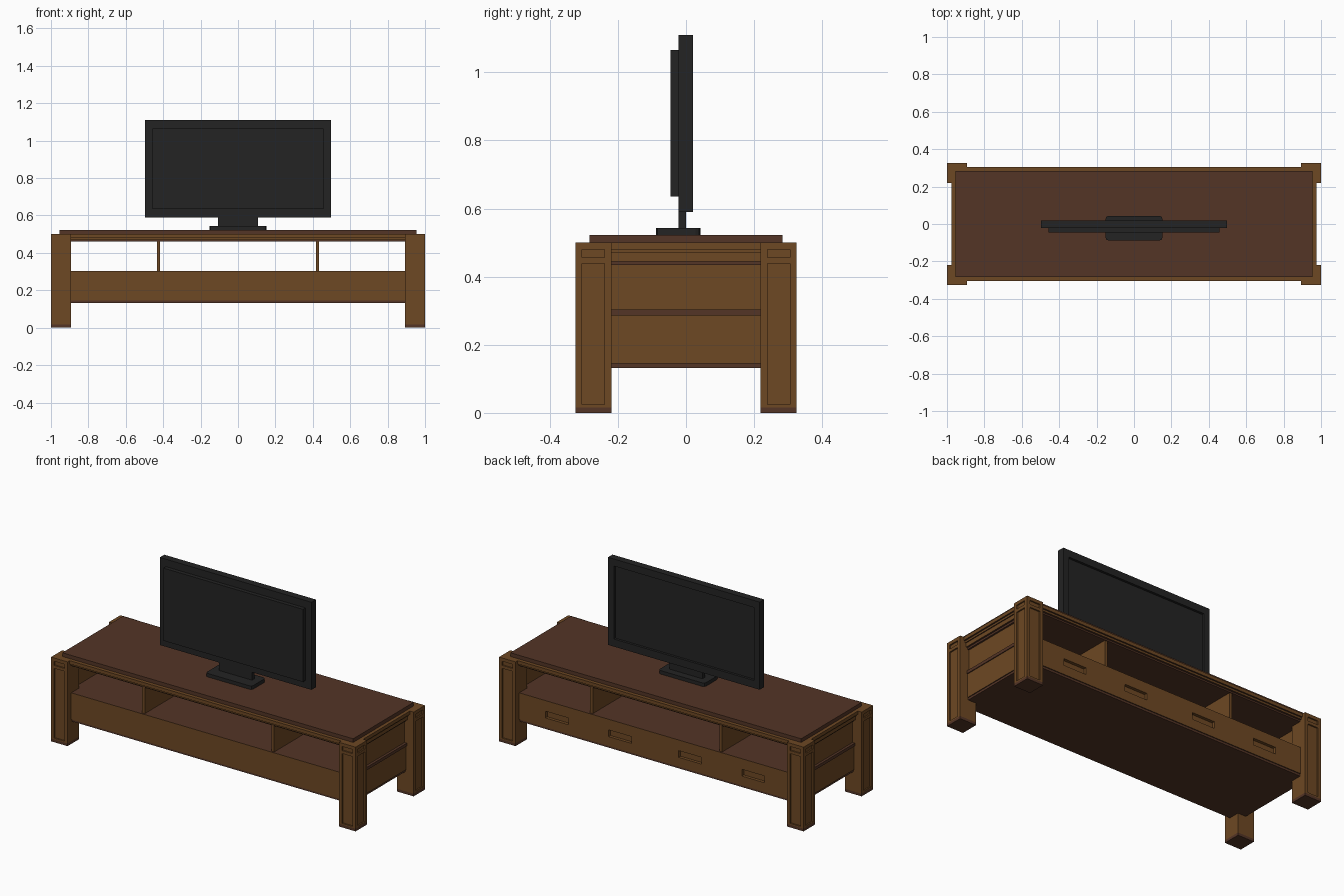
import bpy, bmesh
from mathutils import Vector

if "Cube" in bpy.data.objects:
    bpy.data.objects.remove(bpy.data.objects["Cube"])


def material(name, rgb):
    m = bpy.data.materials.new(name)
    m.diffuse_color = (*rgb, 1)
    m.use_nodes = True
    m.node_tree.nodes["Principled BSDF"].inputs["Base Color"].default_value = m.diffuse_color
    return m


BROWN = material("medium wood", (0.155, 0.065, 0.017))
DARK = material("dark wood", (0.088, 0.035, 0.019))
BLACK = material("black plastic", (0.017, 0.017, 0.017))


def box_mesh(x, y, z):
    bm = bmesh.new()
    bmesh.ops.create_cube(bm, size=1)
    for v in bm.verts:
        v.co = Vector([(r[0] + r[1]) / 2 + c * (r[1] - r[0]) for c, r in zip(v.co, (x, y, z))])
    return bm


def cut(bm, axis, value):
    n = Vector((0, 0, 0))
    n[axis] = 1
    bmesh.ops.bisect_plane(bm, geom=bm.verts[:] + bm.edges[:] + bm.faces[:],
                           plane_co=n * value, plane_no=n, dist=1e-5)


def recess(bm, faces, depth):
    for f in faces:
        n = f.normal.copy()
        new = bmesh.ops.extrude_discrete_faces(bm, faces=[f])["faces"]
        bmesh.ops.translate(bm, vec=-n * depth, verts=new[0].verts[:])


def finish(bm, name, mats, dark_rule=None):
    bm.normal_update()
    if dark_rule:
        for f in bm.faces:
            f.material_index = int(dark_rule(f))
    me = bpy.data.meshes.new(name)
    bm.to_mesh(me)
    bm.free()
    for m in mats:
        me.materials.append(m)
    ob = bpy.data.objects.new(name, me)
    bpy.context.collection.objects.link(ob)
    return ob


def box(name, x, y, z, mats, dark_rule=None):
    return finish(box_mesh(x, y, z), name, mats, dark_rule)


def span(a, b, s):
    return (min(a * s, b * s), max(a * s, b * s))


def down(f):
    return f.normal.z < -0.5


# Legs with two sunk panels on each outer face and a dark foot
for sx in (-1, 1):
    for sy in (-1, 1):
        bm = box_mesh(span(0.892, 1.0, sx), span(0.219, 0.325, sy), (0, 0.5))
        for v in (0.912, 0.98):
            cut(bm, 0, v * sx)
        for v in (0.239, 0.305):
            cut(bm, 1, v * sy)
        for v in (0.016, 0.024, 0.438, 0.456, 0.48):
            cut(bm, 2, v)
        bm.normal_update()
        panels = []
        for f in bm.faces:
            c = f.calc_center_median()
            tall = 0.024 < c.z < 0.438 or 0.456 < c.z < 0.48
            on_x = f.normal.x * sx > 0.5 and 0.239 < c.y * sy < 0.305
            on_y = f.normal.y * sy > 0.5 and 0.912 < c.x * sx < 0.98
            if tall and (on_x or on_y):
                panels.append(f)
        recess(bm, panels, 0.008)
        finish(bm, "leg", [BROWN, DARK], lambda f: f.calc_center_median().z < 0.016)

# Top board and stepped frame below it
box("top_board", (-0.955, 0.955), (-0.284, 0.284), (0.5, 0.522), [DARK])
box("top_frame", (-0.975, 0.975), (-0.305, 0.305), (0.48, 0.5), [BROWN, DARK], down)
box("top_frame_step", (-0.966, 0.966), (-0.296, 0.296), (0.469, 0.48), [BROWN, DARK], down)
box("top_frame_lip", (-0.955, 0.955), (-0.285, 0.285), (0.46, 0.469), [DARK])

# Drawer body, with sunk handles along the back
bm = box_mesh((-0.95, 0.95), (-0.29, 0.29), (0.145, 0.303))
for hx in (-0.645, -0.23, 0.23, 0.645):
    cut(bm, 0, hx - 0.075)
    cut(bm, 0, hx + 0.075)
for z in (0.2, 0.24):
    cut(bm, 2, z)
bm.normal_update()
handles = []
for f in bm.faces:
    c = f.calc_center_median()
    if f.normal.y > 0.5 and 0.2 < c.z < 0.24 and \
            any(abs(c.x - h) < 0.01 for h in (-0.645, -0.23, 0.23, 0.645)):
        handles.append(f)
recess(bm, handles, 0.018)
finish(bm, "drawer_body", [BROWN, DARK],
       lambda f: abs(f.normal.z) > 0.5 and not 0.19 < f.calc_center_median().z < 0.25)
box("bottom_board", (-0.945, 0.945), (-0.285, 0.285), (0.132, 0.145), [DARK])

# Shelf dividers
for sx in (-1, 1):
    box("divider", span(0.416, 0.434, sx), (-0.28, 0.28), (0.303, 0.46), [BROWN])
    # End panel with dark mouldings and a stepped rail above
    box("end_panel", span(0.92, 0.94, sx), (-0.22, 0.22), (0.303, 0.46), [BROWN])
    box("end_shelf_edge", span(0.92, 0.955, sx), (-0.22, 0.22), (0.286, 0.304), [DARK])
    box("end_rail", span(0.93, 0.96, sx), (-0.22, 0.22), (0.445, 0.47), [BROWN, DARK], down)
    box("end_rail_lip", span(0.93, 0.95, sx), (-0.22, 0.22), (0.434, 0.445), [DARK])

# Television: screen sunk into the back side, raised housing on the front side
bm = box_mesh((-0.498, 0.498), (-0.022, 0.02), (0.59, 1.11))
for v in (-0.46, 0.46):
    cut(bm, 0, v)
for v in (0.635, 1.068):
    cut(bm, 2, v)
bm.normal_update()
recess(bm, [f for f in bm.faces if f.normal.y > 0.5
            and f.calc_center_median().xz.to_tuple(1) == (0.0, 0.9)], 0.014)
finish(bm, "television_frame", [BLACK])
box("television_housing", (-0.458, 0.458), (-0.045, -0.02), (0.635, 1.066), [BLACK])
box("stand_neck", (-0.108, 0.108), (-0.022, 0.0), (0.535, 0.595), [BLACK])
bm = box_mesh((-0.152, 0.152), (-0.088, 0.043), (0.522, 0.543))
bmesh.ops.bevel(bm, geom=[e for e in bm.edges
                          if abs(e.verts[0].co.z - e.verts[1].co.z) > 0.01],
                offset=0.015, segments=2, affect='EDGES', profile=0.5)
finish(bm, "stand_base", [BLACK])
